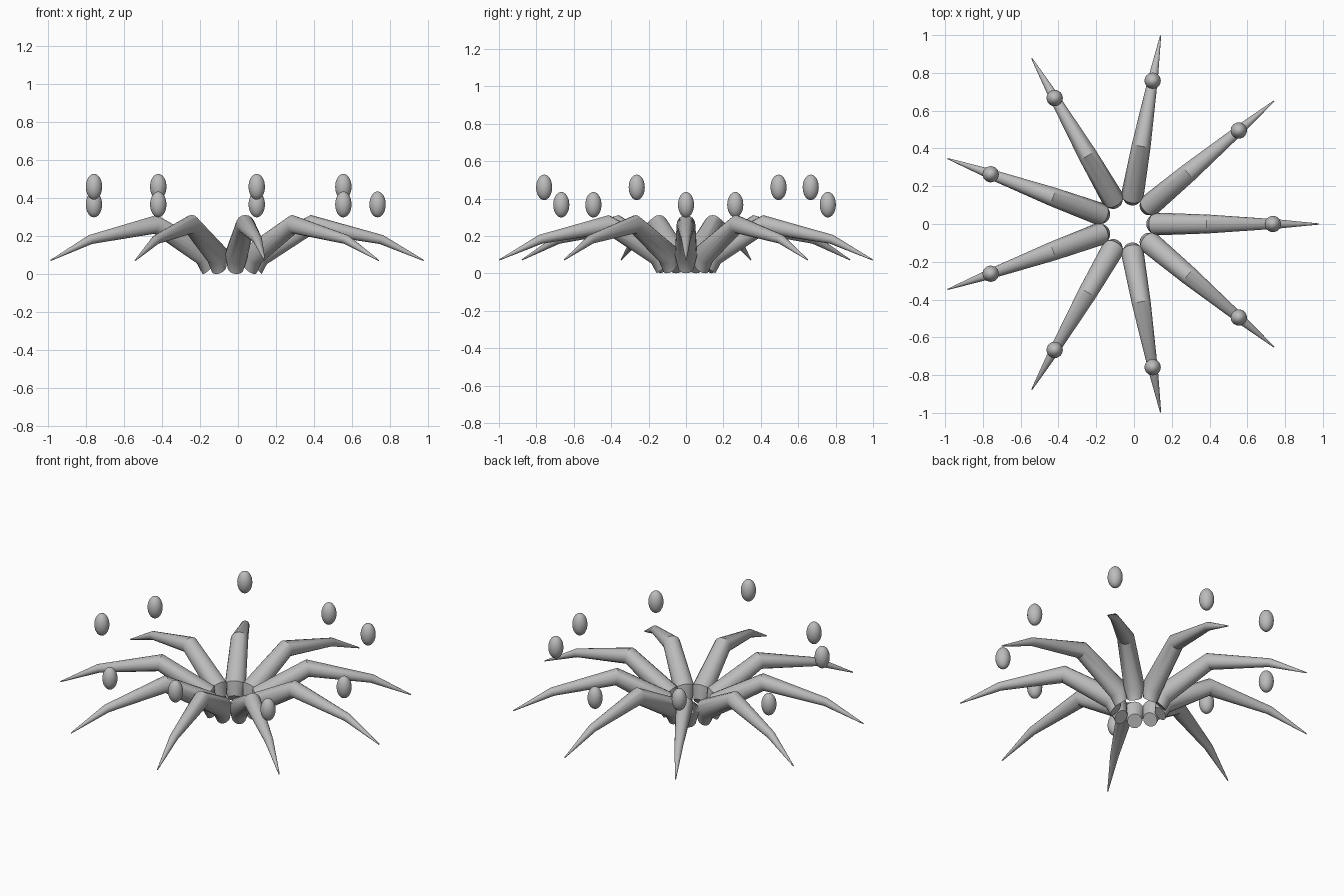
import bpy, bmesh, math
from mathutils import Vector, Matrix

if "Cube" in bpy.data.objects:
    bpy.data.objects.remove(bpy.data.objects["Cube"])

CENTRE = Vector((-0.035, 0, 0))
COUNT = 9
SIDES = 16

grey = bpy.data.materials.new("mid_grey")
grey.diffuse_color = (0.5, 0.5, 0.5, 1)
grey.use_nodes = True
grey.node_tree.nodes["Principled BSDF"].inputs["Base Color"].default_value = grey.diffuse_color

# Leg rings: distance from centre, height, radius, tilt of the ring's normal
RINGS = [(0.13, 0.03, 0.042, 45), (0.15, 0.10, 0.060, 38),
         (0.425, 0.262, 0.050, 8), (0.79, 0.182, 0.025, -22),
         (1.013, 0.072, 0.003, -28)]


def finish(bm, name, angle):
    mesh = bpy.data.meshes.new(name)
    bmesh.ops.recalc_face_normals(bm, faces=bm.faces)
    bm.to_mesh(mesh)
    bm.free()
    mesh.materials.append(grey)
    obj = bpy.data.objects.new(name, mesh)
    bpy.context.collection.objects.link(obj)
    bpy.context.view_layer.objects.active = obj
    obj.select_set(True)
    bpy.ops.object.shade_smooth_by_angle(angle=math.radians(angle))
    obj.select_set(False)


def make_leg(turn, name):
    bm = bmesh.new()
    loops = []
    for dist, height, radius, tilt in RINGS:
        t = math.radians(tilt)
        up = Vector((-math.sin(t), 0, math.cos(t)))
        loop = []
        for k in range(SIDES):
            a = math.tau * k / SIDES
            p = Vector((dist, 0, height)) + radius * (up * math.cos(a) + Vector((0, math.sin(a), 0)))
            loop.append(bm.verts.new(turn @ p + CENTRE))
        loops.append(loop)
    for a, b in zip(loops, loops[1:]):
        for k in range(SIDES):
            n = (k + 1) % SIDES
            bm.faces.new((a[k], a[n], b[n], b[k]))
    bm.faces.new(loops[0])
    bm.faces.new(loops[-1])
    finish(bm, name, 30)


def make_bead(turn, height, name):
    bm = bmesh.new()
    bmesh.ops.create_uvsphere(bm, u_segments=24, v_segments=16, radius=1)
    place = Matrix.Translation(turn @ Vector((0.77, 0, height)) + CENTRE)
    bm.transform(place @ Matrix.Diagonal((0.043, 0.043, 0.068, 1)))
    finish(bm, name, 60)


# Ring of bent legs, with a floating bead above each at alternating heights
for i in range(COUNT):
    turn = Matrix.Rotation(math.tau * i / COUNT, 3, 'Z')
    make_leg(turn, f"leg_{i + 1}")
    make_bead(turn, 0.46 if i % 2 else 0.367, f"bead_{i + 1}")
